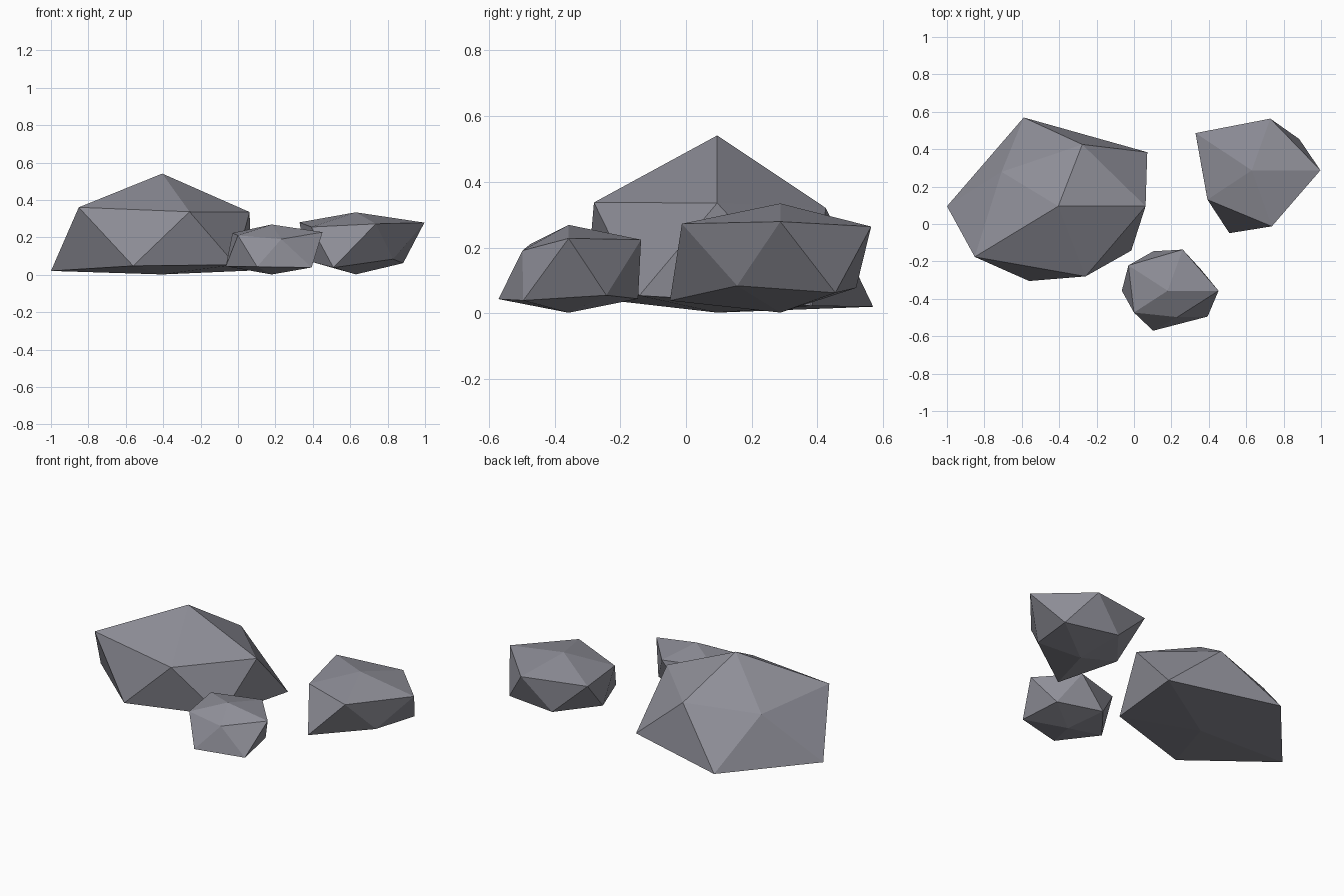
import bpy, bmesh, math

if "Cube" in bpy.data.objects:
    bpy.data.objects.remove(bpy.data.objects["Cube"])

# Blue-grey stone
stone = bpy.data.materials.new("stone")
stone.diffuse_color = (0.27, 0.27, 0.31, 1.0)
stone.use_nodes = True
stone.node_tree.nodes["Principled BSDF"].inputs["Base Color"].default_value = stone.diffuse_color


def make_rock(name, centre, stretch, radii):
    """Icosahedron whose corners are pushed along their own directions.
    radii: bottom, lower ring (36 deg on), upper ring (0 deg on), top."""
    bm = bmesh.new()
    bmesh.ops.create_icosphere(bm, subdivisions=1, radius=1.0)
    order = sorted(bm.verts, key=lambda v: (
        round(v.co.z, 2), (math.atan2(v.co.y, v.co.x) + 0.1) % math.tau))
    for v, r in zip(order, radii):
        v.co = [c + d * s * r for c, d, s in zip(centre, v.co.normalized(), stretch)]
    bmesh.ops.recalc_face_normals(bm, faces=bm.faces)
    mesh = bpy.data.meshes.new(name)
    bm.to_mesh(mesh)
    bm.free()
    mesh.materials.append(stone)
    obj = bpy.data.objects.new(name, mesh)
    bpy.context.collection.objects.link(obj)
    return obj


# Large rock on the left
make_rock("large_rock", (-0.405, 0.095, 0.197), (1.0, 0.835, 0.593),
          [0.329,
           0.658, 0.668, 0.665, 0.563, 0.540,
           0.522, 0.465, 0.419, 0.617, 0.528,
           0.580])

# Medium rock at the back right
make_rock("medium_rock", (0.63, 0.287, 0.162), (1.0, 0.91, 0.637),
          [0.251,
           0.350, 0.298, 0.297, 0.434, 0.275,
           0.410, 0.357, 0.416, 0.328, 0.387,
           0.270])

# Small rock at the front
make_rock("small_rock", (0.18, -0.357, 0.132), (1.0, 0.89, 0.705),
          [0.185,
           0.245, 0.279, 0.274, 0.282, 0.295,
           0.304, 0.291, 0.290, 0.249, 0.186,
           0.194])
